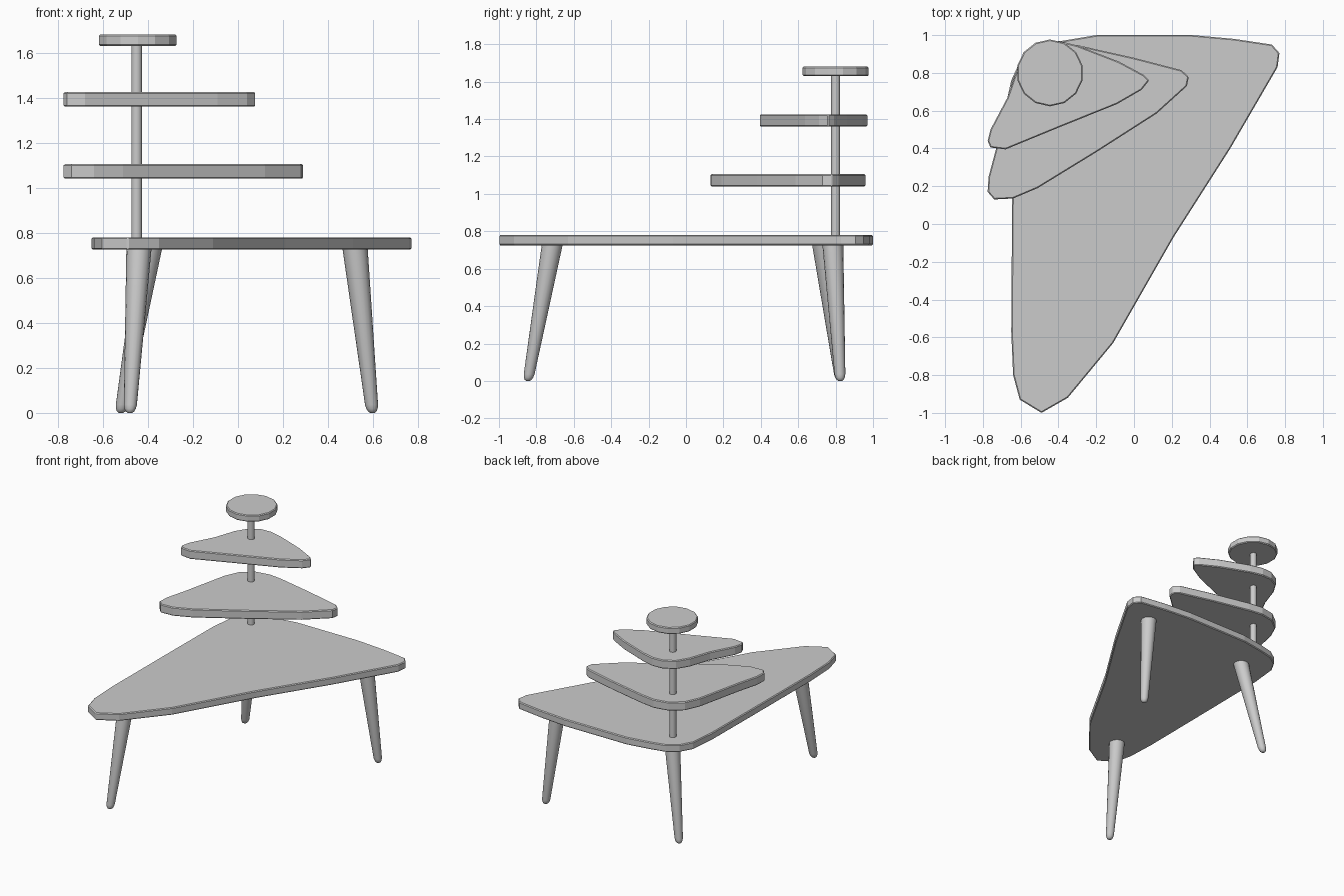
import bpy, bmesh, math
from mathutils import Vector

if "Cube" in bpy.data.objects:
    bpy.data.objects.remove(bpy.data.objects["Cube"])


def finish(name, bm, angle=30):
    bmesh.ops.recalc_face_normals(bm, faces=bm.faces)
    mesh = bpy.data.meshes.new(name)
    bm.to_mesh(mesh)
    bm.free()
    ob = bpy.data.objects.new(name, mesh)
    bpy.context.collection.objects.link(ob)
    bpy.ops.object.select_all(action='DESELECT')
    ob.select_set(True)
    bpy.context.view_layer.objects.active = ob
    if angle:
        bpy.ops.object.shade_smooth_by_angle(angle=math.radians(angle))
    return ob


def slab(name, outline, z0, z1, bevel=0.006):
    """Flat plate extruded from an outline, with softened rims."""
    bm = bmesh.new()
    face = bm.faces.new([bm.verts.new((x, y, z0)) for x, y in outline])
    ext = bmesh.ops.extrude_face_region(bm, geom=[face])
    for v in ext["geom"]:
        if isinstance(v, bmesh.types.BMVert):
            v.co.z = z1
    ob = finish(name, bm, angle=0)
    mod = ob.modifiers.new("rim", 'BEVEL')
    mod.width = bevel
    mod.segments = 1
    mod.angle_limit = math.radians(60)
    return ob


def rod(name, top, bottom, profile, sides=16):
    """Round bar; profile holds (position from bottom to top, radius)."""
    bm = bmesh.new()
    top, bottom = Vector(top), Vector(bottom)
    rings = []
    for t, r in profile:
        c = bottom.lerp(top, t)
        rings.append([bm.verts.new(c + Vector((r * math.cos(a), r * math.sin(a), 0)))
                      for a in (2 * math.pi * i / sides for i in range(sides))])
    for a, b in zip(rings, rings[1:]):
        for i in range(sides):
            j = (i + 1) % sides
            bm.faces.new((a[i], a[j], b[j], b[i]))
    bm.faces.new(rings[0])
    bm.faces.new(rings[-1])
    return finish(name, bm, 40)


# Rounded triangular plates
slab("table_top", [
    (-0.2, 1.0), (0.31, 1.0), (0.53, 0.98), (0.73, 0.95), (0.77, 0.905),
    (0.76, 0.83), (0.51, 0.40), (0.21, -0.07), (-0.11, -0.63), (-0.35, -0.92),
    (-0.49, -1.0), (-0.605, -0.93), (-0.64, -0.8), (-0.65, -0.57),
    (-0.645, 0.14), (-0.64, 0.6), (-0.62, 0.80), (-0.57, 0.89),
    (-0.49, 0.945), (-0.38, 0.97)], 0.725, 0.78)

slab("lower_shelf", [
    (-0.40, 0.96), (-0.29, 0.945), (0.0, 0.88), (0.25, 0.815), (0.29, 0.78),
    (0.28, 0.73), (0.12, 0.585), (-0.2, 0.38), (-0.51, 0.19), (-0.64, 0.135),
    (-0.74, 0.13), (-0.775, 0.17), (-0.77, 0.25), (-0.73, 0.40),
    (-0.67, 0.67), (-0.65, 0.76), (-0.60, 0.87), (-0.51, 0.94)], 1.04, 1.105)

slab("upper_shelf", [
    (-0.40, 0.97), (-0.30, 0.945), (-0.08, 0.86), (0.05, 0.79), (0.08, 0.76),
    (0.04, 0.71), (-0.09, 0.635), (-0.40, 0.51), (-0.68, 0.395), (-0.76, 0.405),
    (-0.775, 0.44), (-0.76, 0.50), (-0.67, 0.67), (-0.615, 0.83),
    (-0.56, 0.92), (-0.48, 0.965)], 1.36, 1.425)

# Small round top with 14 sides
slab("top_disc", [(-0.445 + 0.177 * math.sin(2 * math.pi * i / 14),
                   0.80 + 0.177 * math.cos(2 * math.pi * i / 14))
                  for i in range(14)], 1.63, 1.68)

# Post carrying the shelves
rod("post", (-0.45, 0.80, 1.635), (-0.45, 0.80, 0.775), [(0, 0.024), (1, 0.024)])

# Splayed, tapering legs with rounded feet
leg_profile = [(0, 0.010), (0.009, 0.019), (0.025, 0.025), (0.05, 0.029), (1, 0.056)]
for name, top, foot in [
        ("front_leg", (-0.44, -0.715), (-0.48, -0.845)),
        ("back_left_leg", (-0.393, 0.73), (-0.52, 0.825)),
        ("back_right_leg", (0.52, 0.785), (0.597, 0.825))]:
    rod(name, (*top, 0.73), (*foot, 0.0), leg_profile)
